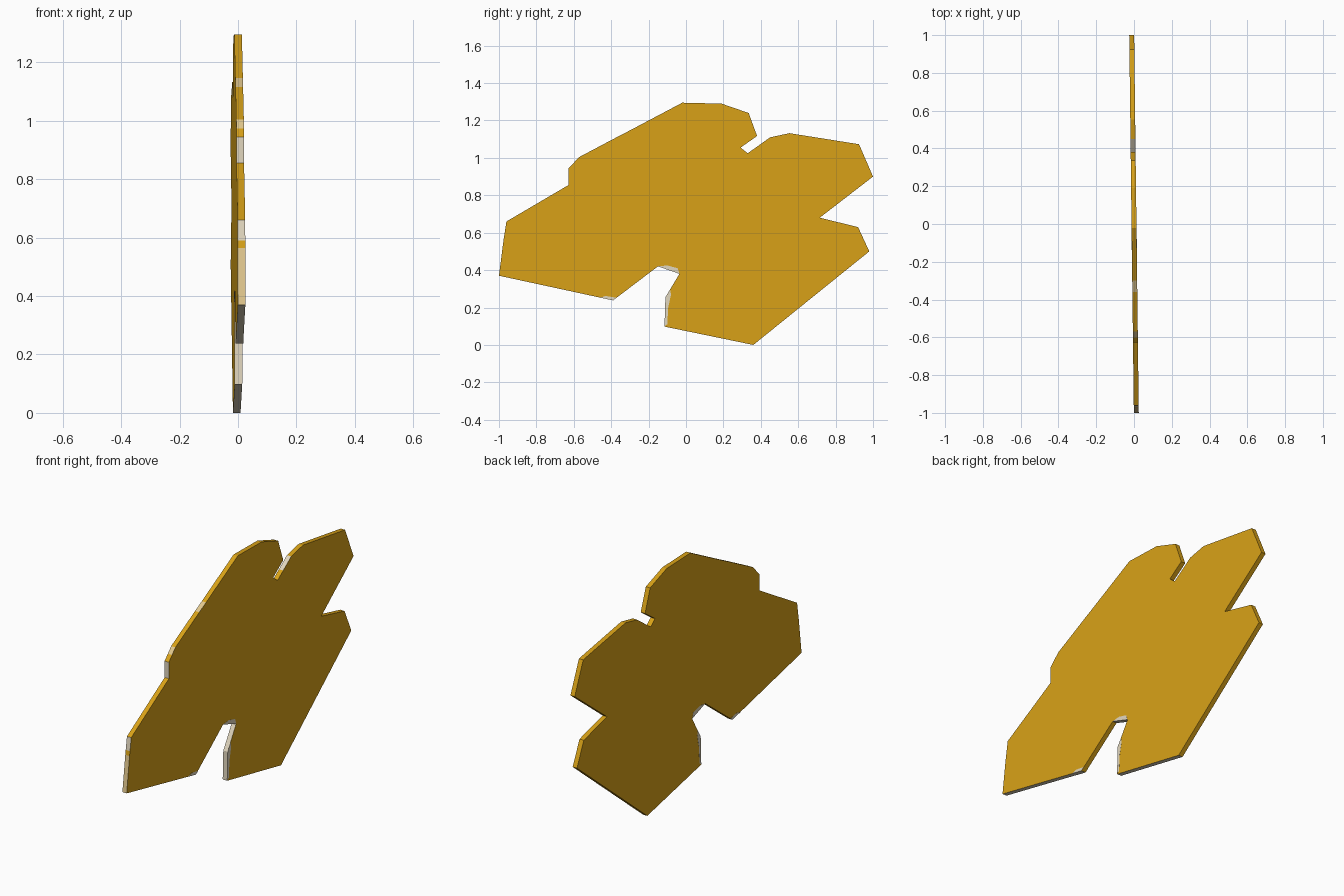
import bpy, bmesh

if "Cube" in bpy.data.objects:
    bpy.data.objects.remove(bpy.data.objects["Cube"])

def mat(name, col):
    m = bpy.data.materials.new(name)
    m.diffuse_color = (*col, 1)
    m.use_nodes = True
    m.node_tree.nodes["Principled BSDF"].inputs["Base Color"].default_value = m.diffuse_color
    return m

MATS = [mat("gold", (0.69, 0.36, 0.009)),
        mat("cream", (0.76, 0.68, 0.52)),
        mat("tan", (0.76, 0.58, 0.27))]
GOLD, CREAM, TAN = 0, 1, 2
SLOPE = -0.0122   # the sheet is turned slightly about z
HALF = 0.013      # half thickness

def sheet(name, pts, half, face_mat):
    """Extrude a (y, z, colour of the edge that starts here) outline along x."""
    bm = bmesh.new()
    a = [bm.verts.new((SLOPE * y - half, y, z)) for y, z, _ in pts]
    b = [bm.verts.new((SLOPE * y + half, y, z)) for y, z, _ in pts]
    bm.faces.new(a[::-1]).material_index = face_mat
    bm.faces.new(b).material_index = face_mat
    for i, p in enumerate(pts):
        j = (i + 1) % len(pts)
        bm.faces.new((a[i], a[j], b[j], b[i])).material_index = p[2]
    bmesh.ops.recalc_face_normals(bm, faces=bm.faces)
    me = bpy.data.meshes.new(name)
    bm.to_mesh(me)
    bm.free()
    for m in MATS:
        me.materials.append(m)
    ob = bpy.data.objects.new(name, me)
    bpy.context.collection.objects.link(ob)

# Main lobed leaf outline, counter-clockwise seen from +x
G, C, T = GOLD, CREAM, TAN
outline = [
    # lower tip and notch
    (-1, .37, C), (-.39, .238, G), (-.15, .42, C), (-.035, .38, C), (-.11, .255, C),
    (-.115, .098, C), (.36, 0, G),
    # right lobes
    (.98, .50, G), (.92, .63, G), (.715, .68, G), (1, .90, G), (.925, 1.073, G),
    (.553, 1.132, G), (.45, 1.11, C), (.38, 1.06, G), (.33, 1.025, G),
    # top lobe
    (.292, 1.055, G), (.38, 1.117, G), (.335, 1.24, G), (.19, 1.29, G),
    (-.02, 1.295, G), (-.30, 1.147, T), (-.36, 1.116, G),
    # left lobe
    (-.57, 1.005, T), (-.60, .974, G), (-.628, .945, C), (-.628, .855, G),
    (-.96, .66, C), (-.971, .59, G), (-.975, .565, T)]
sheet("leaf_sheet", outline, HALF, GOLD)

# Pale worn patches along the lower notch
patches = {
    "notch_side_patch": [(-.115, .10), (-.10, .11), (-.095, .20), (-.08, .27),
                         (-.085, .295), (-.11, .255)],
    "notch_top_patch": [(-.15, .42), (-.035, .38), (-.045, .41), (-.10, .425)],
    "lower_tip_patch": [(-.46, .253), (-.39, .238), (-.372, .252), (-.43, .262)],
}
for name, pts in patches.items():
    sheet(name, [(y, z, CREAM if name != "lower_tip_patch" or i == 0 else GOLD)
                 for i, (y, z) in enumerate(pts)], HALF + .0006, CREAM)
